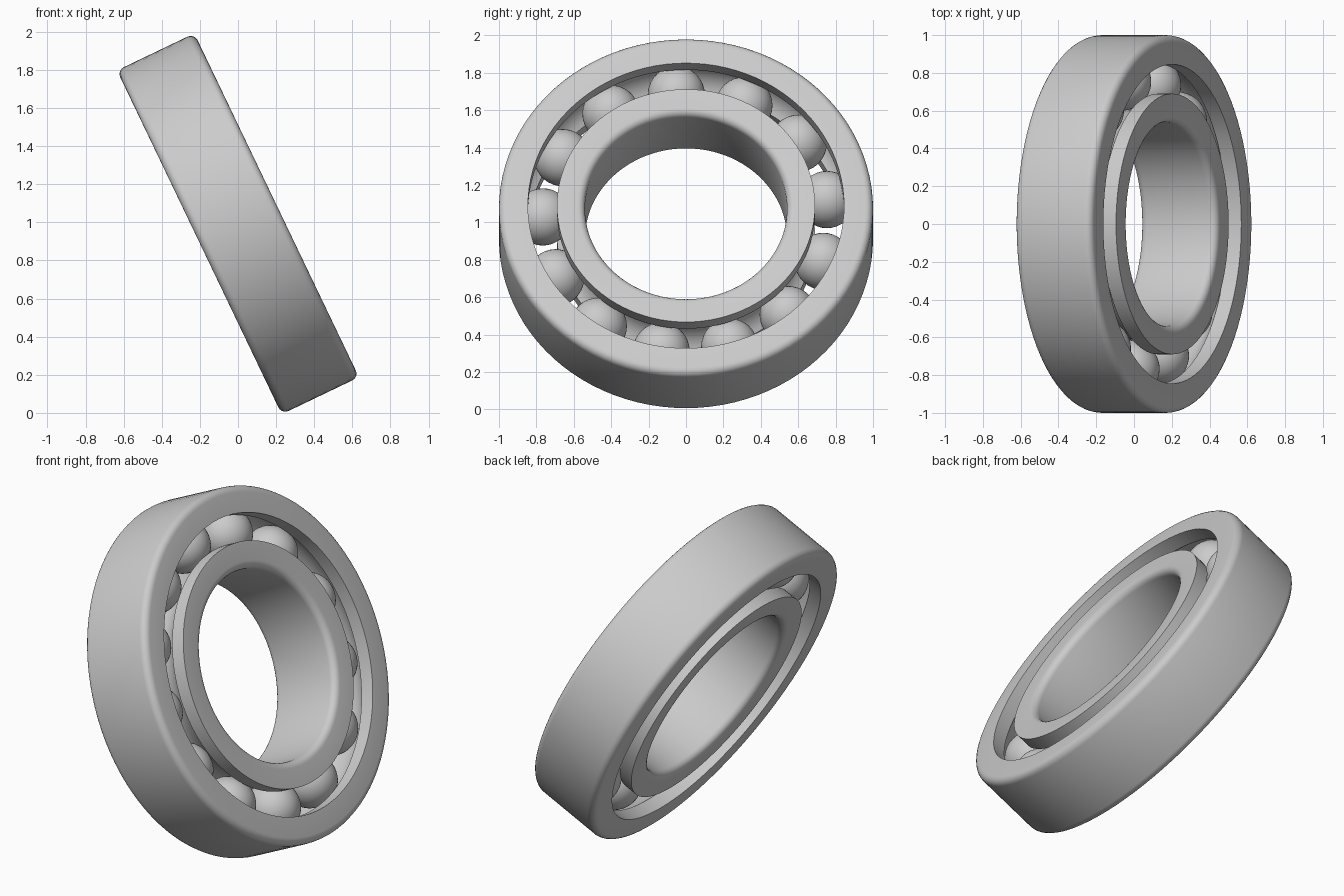
import bpy, bmesh
from math import radians, sin, cos, sqrt, asin, pi
from mathutils import Matrix, Vector

if "Cube" in bpy.data.objects:
    bpy.data.objects.remove(bpy.data.objects["Cube"])

TILT = radians(25.6)
HALF = 0.225          # half the ring width
PITCH = 0.767         # radius of the ball circle
BALL, GROOVE = 0.153, 0.162
FILLET = 0.04
# local z becomes the tilted bearing axis, local x -> y, local y -> up
AXIS = Vector((cos(TILT), 0, sin(TILT)))
UP = Vector((-sin(TILT), 0, cos(TILT)))
RIGHT = Vector((0, 1, 0))
PLACE = Matrix.Translation((0, 0, 0.992)) @ Matrix((RIGHT, UP, AXIS)).transposed().to_4x4()


def finish(name, bm, angle=30):
    mesh = bpy.data.meshes.new(name)
    bmesh.ops.recalc_face_normals(bm, faces=bm.faces)
    bm.to_mesh(mesh)
    bm.free()
    ob = bpy.data.objects.new(name, mesh)
    bpy.context.collection.objects.link(ob)
    ob.matrix_world = PLACE
    bpy.ops.object.select_all(action='DESELECT')
    ob.select_set(True)
    bpy.context.view_layer.objects.active = ob
    bpy.ops.object.shade_smooth_by_angle(angle=radians(angle))
    return ob


def race(name, plain, lip, segs=96):
    """Ring with filleted edges at radius plain and a ball groove cut into radius lip."""
    s = 1 if plain > lip else -1          # direction away from the balls
    prof = []
    for side in (1, -1):                  # two fillets
        for i in range(6):
            t = pi / 2 * (i / 5 if side < 0 else 1 - i / 5)
            prof.append((plain - s * FILLET * (1 - cos(t)),
                         side * (HALF - FILLET * (1 - sin(t)))))
    prof.append((lip, -HALF))
    a = asin(abs(lip - PITCH) / GROOVE)   # groove arc
    n = 14
    for i in range(n + 1):
        t = a + (pi - 2 * a) * i / n
        prof.append((PITCH + s * GROOVE * sin(t), -GROOVE * cos(t)))
    prof.append((lip, HALF))
    bm = bmesh.new()
    rows = [[bm.verts.new((r * cos(2 * pi * k / segs), r * sin(2 * pi * k / segs), z))
             for r, z in prof] for k in range(segs)]
    m = len(prof)
    for k in range(segs):
        p, q = rows[k], rows[(k + 1) % segs]
        for j in range(m):
            bm.faces.new((p[j], p[(j + 1) % m], q[(j + 1) % m], q[j]))
    return finish(name, bm)


race("outer_ring", 1.0, 0.845)
race("inner_ring", 0.54, 0.69)

# thirteen balls spaced evenly between the rings
bm = bmesh.new()
for i in range(13):
    t = radians(10.8) + 2 * pi * i / 13
    bmesh.ops.create_uvsphere(bm, u_segments=32, v_segments=20, radius=BALL,
                              matrix=Matrix.Translation((PITCH * cos(t), PITCH * sin(t), 0)))
finish("balls", bm, 60)
